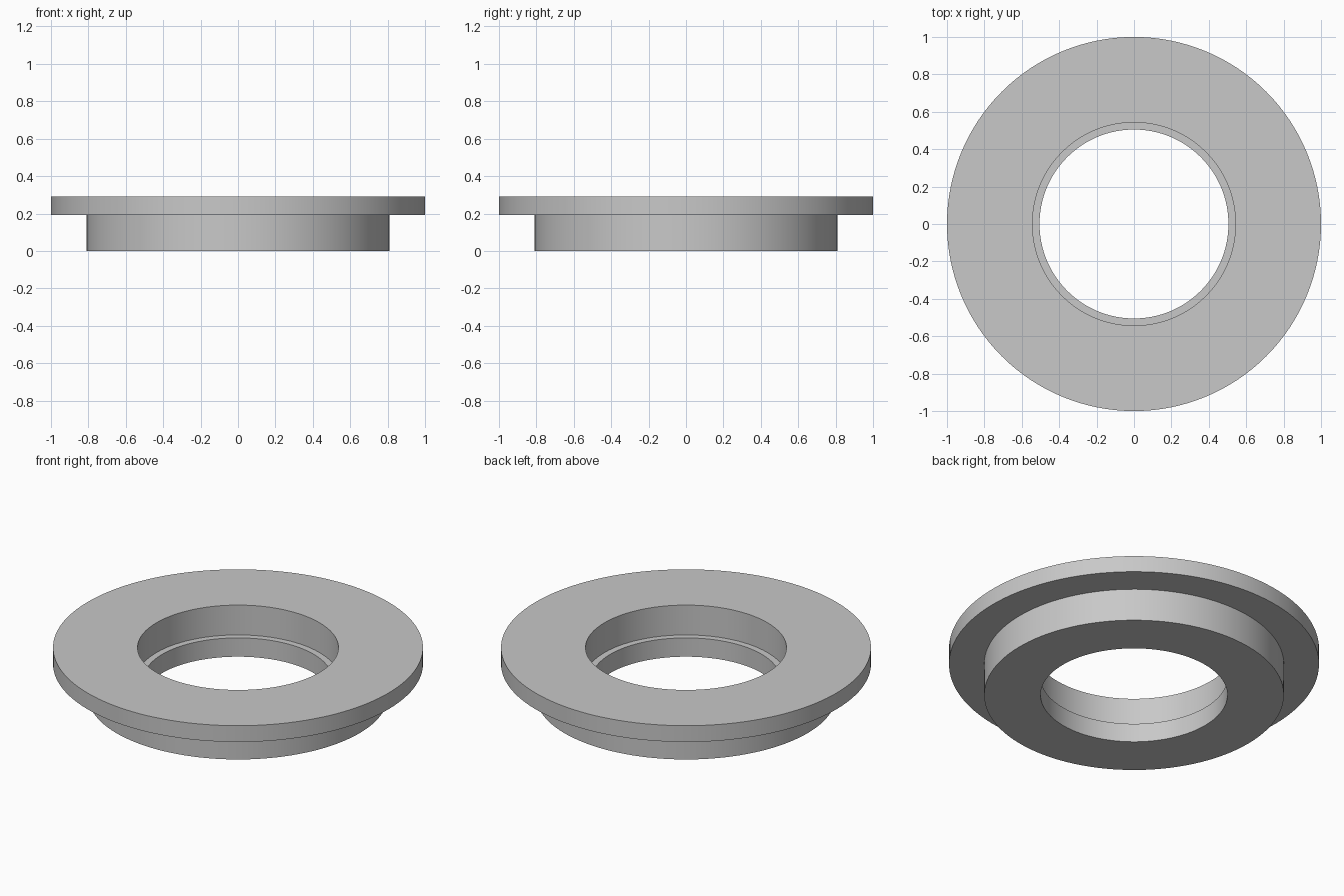
import bpy
import bmesh
from math import cos, sin, tau, radians

cube = bpy.data.objects.get("Cube")
if cube:
    bpy.data.objects.remove(cube, do_unlink=True)

SEGMENTS = 128

# Flat grey finish
GREY = (0.58, 0.58, 0.58, 1.0)
grey = bpy.data.materials.new("plain_grey")
grey.use_nodes = True
grey.diffuse_color = GREY
grey.node_tree.nodes["Principled BSDF"].inputs["Base Color"].default_value = GREY


def lathe(name, profile, material):
    """Revolve a closed (radius, height) outline around the z axis."""
    bm = bmesh.new()
    rings = [[bm.verts.new((r * cos(tau * i / SEGMENTS), r * sin(tau * i / SEGMENTS), z))
              for i in range(SEGMENTS)] for r, z in profile]
    for k, ring in enumerate(rings):
        above = rings[(k + 1) % len(rings)]
        for i in range(SEGMENTS):
            j = (i + 1) % SEGMENTS
            bm.faces.new((ring[i], ring[j], above[j], above[i]))
    bmesh.ops.recalc_face_normals(bm, faces=bm.faces)
    mesh = bpy.data.meshes.new(name)
    bm.to_mesh(mesh)
    bm.free()
    mesh.materials.append(material)
    obj = bpy.data.objects.new(name, mesh)
    bpy.context.collection.objects.link(obj)
    bpy.ops.object.select_all(action="DESELECT")
    obj.select_set(True)
    bpy.context.view_layer.objects.active = obj
    bpy.ops.object.shade_smooth_by_angle(angle=radians(30))
    return obj


# Ring section: narrow lower bore, wider upper bore, hub and top flange
outer, hub, recess, bore = 1.0, 0.81, 0.543, 0.505
top, flange_base, ledge = 0.29, 0.193, 0.112

lathe("flanged_ring", [
    (bore, 0), (hub, 0), (hub, flange_base), (outer, flange_base),
    (outer, top), (recess, top), (recess, ledge), (bore, ledge),
], grey)
